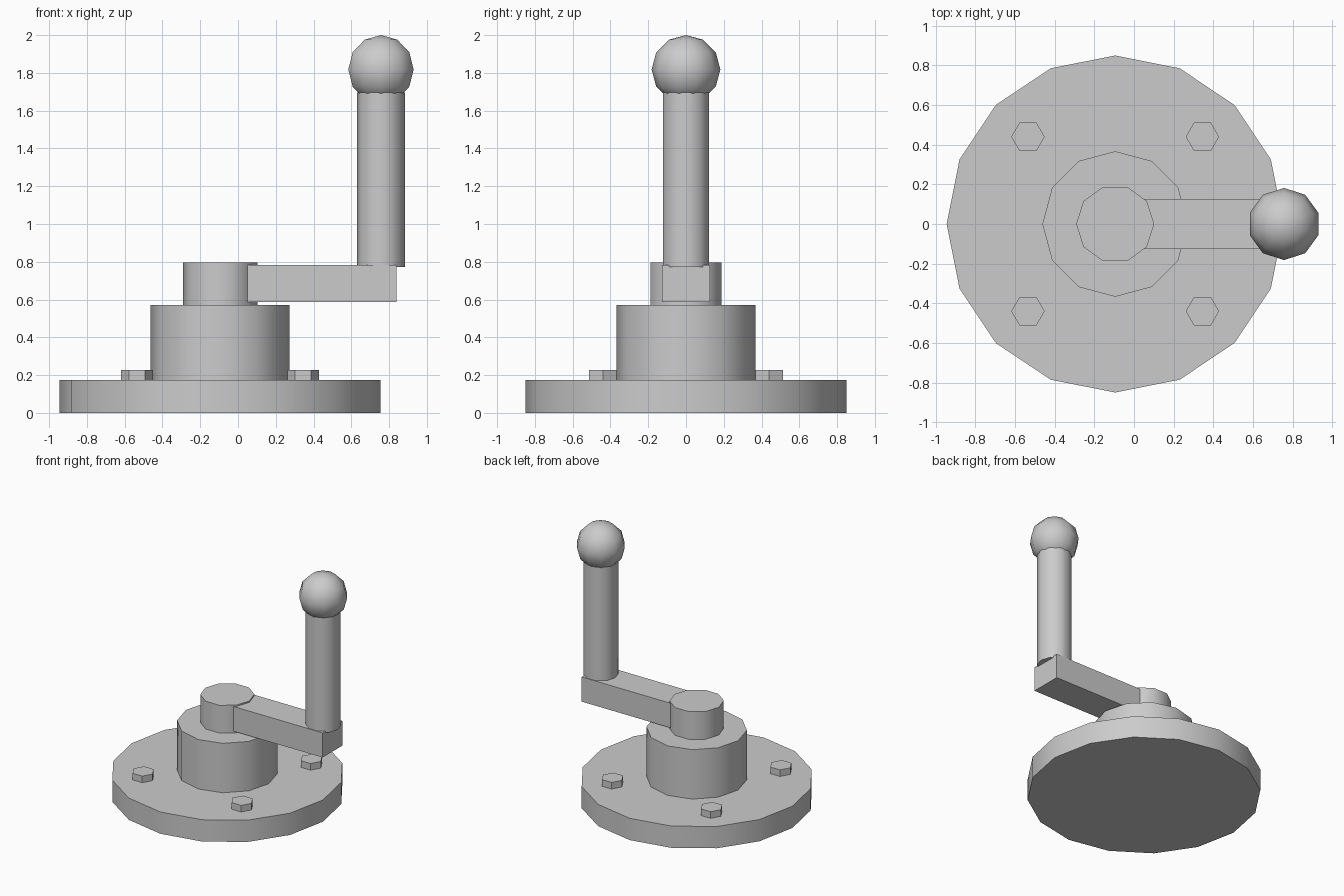
import bpy
import math

cube = bpy.data.objects.get("Cube")
if cube:
    bpy.data.objects.remove(cube, do_unlink=True)

# Single metal colour
metal = bpy.data.materials.new("plain grey")
metal.use_nodes = True
grey = (0.6, 0.6, 0.6, 1)
metal.diffuse_color = grey
metal.node_tree.nodes["Principled BSDF"].inputs["Base Color"].default_value = grey

AXIS_X = -0.095   # centre of the base, hub and post
GRIP_X = 0.757    # centre of the handle and knob


def finish(name, angle=40):
    ob = bpy.context.object
    ob.name = ob.data.name = name
    ob.data.materials.clear()
    ob.data.materials.append(metal)
    bpy.ops.object.transform_apply(location=False, rotation=True, scale=True)
    bpy.ops.object.shade_smooth_by_angle(angle=math.radians(angle))
    return ob


def column(name, sides, radius, x, y, bottom, top):
    """Upright prism with a corner pointing along +x."""
    bpy.ops.mesh.primitive_cylinder_add(
        vertices=sides, radius=radius, depth=top - bottom,
        location=(x, y, (bottom + top) / 2), rotation=(0, 0, math.pi / 2))
    return finish(name)


# Stacked base, hub and post
column("base_plate", 16, 0.85, AXIS_X, 0, 0, 0.175)
column("hub", 12, 0.367, AXIS_X, 0, 0.175, 0.572)
column("pivot_post", 10, 0.197, AXIS_X, 0, 0.572, 0.795)

# Hexagonal bolts on the base
for side, sx in (("left", 1), ("right", -1)):
    for end, sy in (("front", -1), ("back", 1)):
        column(f"bolt_{end}_{side}", 6, 0.084,
               AXIS_X + sx * 0.44, sy * 0.44, 0.175, 0.228)

# Crank arm
bpy.ops.mesh.primitive_cube_add(size=1, location=(0.445, 0, 0.685))
bpy.context.object.scale = (0.79, 0.252, 0.198)
finish("crank_arm")

# Handle and round knob
column("handle", 10, 0.127, GRIP_X, 0, 0.772, 1.695)
bpy.ops.mesh.primitive_uv_sphere_add(
    segments=10, ring_count=6, radius=0.182, location=(GRIP_X, 0, 1.818))
finish("knob", 60)
